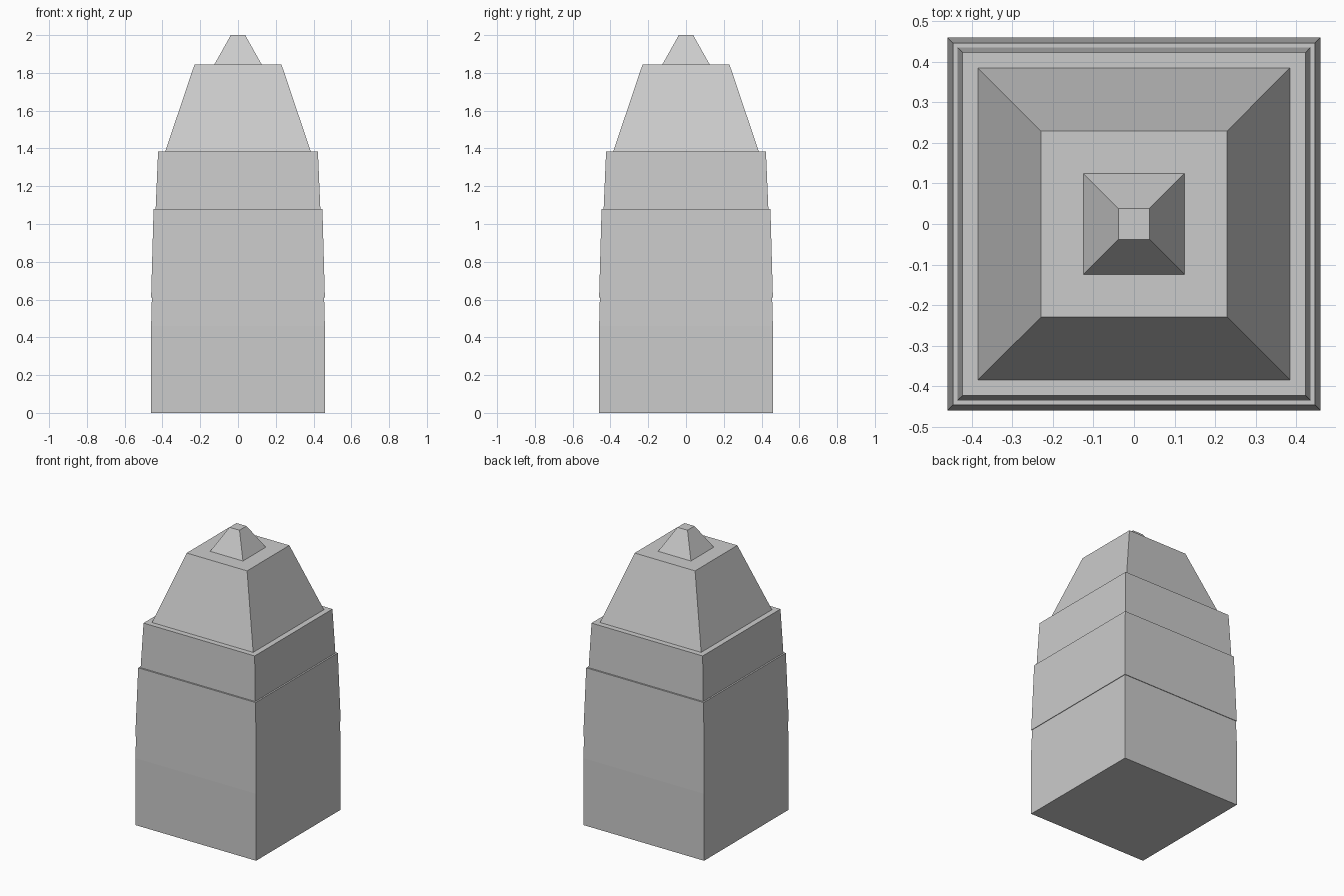
import bpy
import bmesh

cube = bpy.data.objects.get("Cube")
if cube:
    bpy.data.objects.remove(cube, do_unlink=True)

# Plain stone grey
stone = bpy.data.materials.new("stone_grey")
stone.use_nodes = True
GREY = (0.6, 0.6, 0.6, 1)
stone.diffuse_color = GREY
stone.node_tree.nodes["Principled BSDF"].inputs["Base Color"].default_value = GREY


def square_tier(name, profile):
    """Stack square rings given as (half width, height) and cap both ends."""
    bm = bmesh.new()
    rings = [[bm.verts.new((sx * h, sy * h, z))
              for sx, sy in ((-1, -1), (1, -1), (1, 1), (-1, 1))]
             for h, z in profile]
    for low, high in zip(rings, rings[1:]):
        for i in range(4):
            j = (i + 1) % 4
            bm.faces.new((low[i], low[j], high[j], high[i]))
    bm.faces.new(rings[0][::-1])
    bm.faces.new(rings[-1])
    mesh = bpy.data.meshes.new(name)
    bm.to_mesh(mesh)
    bm.free()
    mesh.materials.append(stone)
    obj = bpy.data.objects.new(name, mesh)
    bpy.context.collection.objects.link(obj)


# Tower tiers from the ground up
square_tier("base_block", [(0.46, 0), (0.46, 0.46), (0.456, 0.61)])
square_tier("middle_tier", [(0.46, 0.61), (0.447, 1.08)])
square_tier("upper_tier", [(0.436, 1.08), (0.423, 1.385)])
square_tier("sloped_roof", [(0.385, 1.385), (0.23, 1.845)])
square_tier("roof_cap", [(0.125, 1.845), (0.038, 2.0)])
